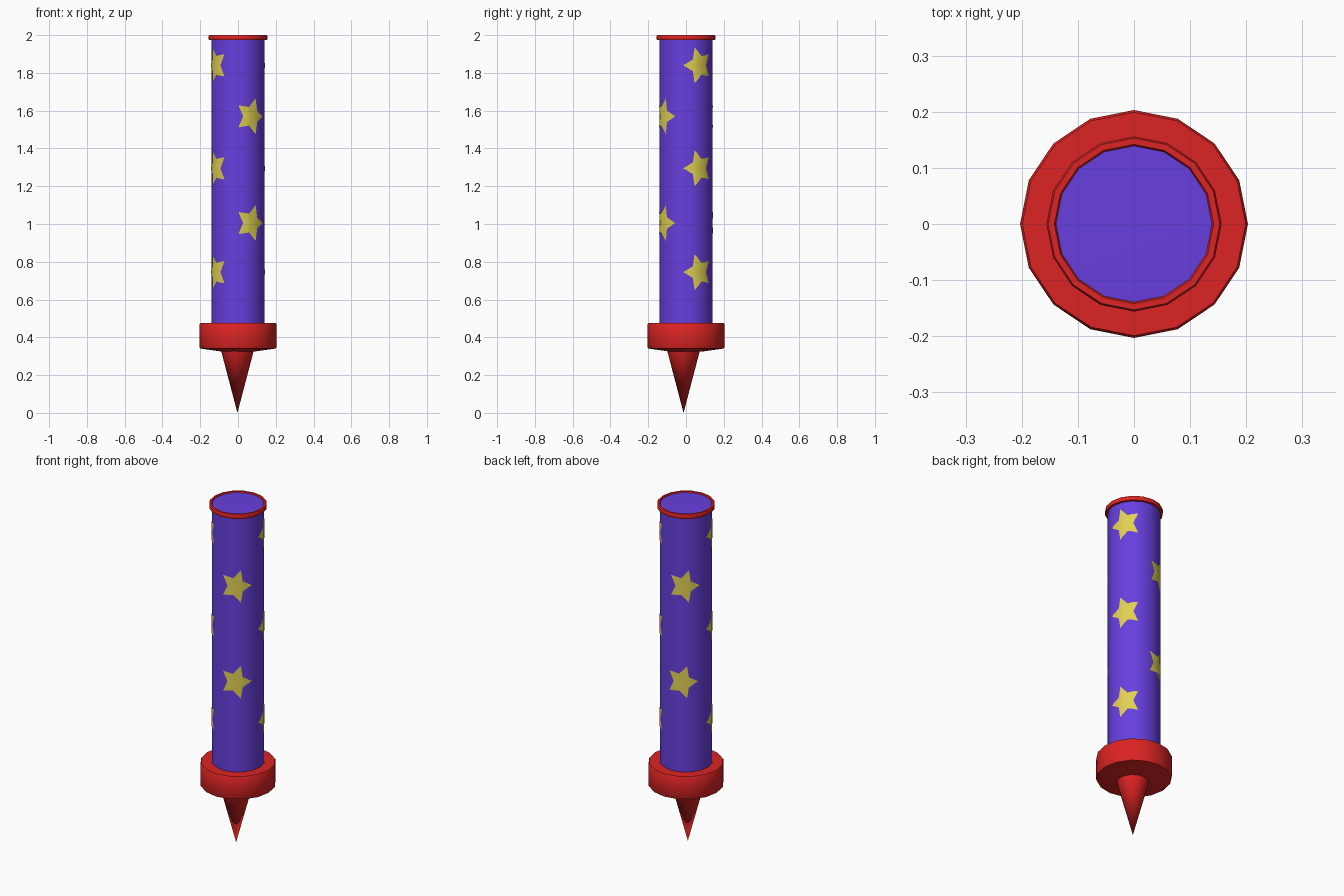
import bpy, bmesh, math
from mathutils import Vector

if "Cube" in bpy.data.objects:
    bpy.data.objects.remove(bpy.data.objects["Cube"])

SIDES = 16
BODY_R = 0.141


def material(name, rgb):
    m = bpy.data.materials.new(name)
    m.diffuse_color = (*rgb, 1)
    m.use_nodes = True
    m.node_tree.nodes["Principled BSDF"].inputs["Base Color"].default_value = m.diffuse_color
    return m


RED = material("red", (0.72, 0.017, 0.017))
PURPLE = material("purple", (0.135, 0.05, 0.73))
YELLOW = material("yellow", (0.76, 0.64, 0.085))


def finish(bm, name, mat, smooth=True):
    me = bpy.data.meshes.new(name)
    bm.to_mesh(me)
    bm.free()
    ob = bpy.data.objects.new(name, me)
    bpy.context.collection.objects.link(ob)
    me.materials.append(mat)
    if smooth:
        bpy.ops.object.select_all(action='DESELECT')
        ob.select_set(True)
        bpy.context.view_layer.objects.active = ob
        bpy.ops.object.shade_smooth_by_angle(angle=math.radians(35))
    return ob


def lathe(name, profile, mat, cx=0, cy=0):
    """Spin an (r, z) profile about the vertical axis."""
    bm = bmesh.new()
    vs = [bm.verts.new((r, 0, z)) for r, z in profile]
    edges = [bm.edges.new(p) for p in zip(vs, vs[1:])]
    bmesh.ops.spin(bm, geom=vs + edges, cent=(0, 0, 0), axis=(0, 0, 1),
                   angle=math.tau, steps=SIDES, use_merge=True)
    bmesh.ops.remove_doubles(bm, verts=bm.verts, dist=1e-5)
    bmesh.ops.recalc_face_normals(bm, faces=bm.faces)
    bmesh.ops.translate(bm, verts=bm.verts, vec=(cx, cy, 0))
    return finish(bm, name, mat)


def star(name, deg, z, tip_right):
    """Flat star cut along the facet lines, then wrapped round the tube."""
    bm = bmesh.new()
    mid = math.radians(deg)
    start = 0 if tip_right else math.pi
    hub = bm.verts.new((mid, 0, z))
    rim = []
    for i in range(10):
        a = start + i * math.pi / 5
        r = 0.1 if i % 2 == 0 else 0.052
        rim.append(bm.verts.new((mid + 6.3 * r * math.cos(a), 0, z + r * math.sin(a))))
    for i in range(10):
        bm.faces.new((hub, rim[i], rim[(i + 1) % 10]))
    step = math.tau / SIDES
    for k in range(-SIDES, SIDES + 1):
        bmesh.ops.bisect_plane(bm, geom=bm.verts[:] + bm.edges[:] + bm.faces[:],
                               plane_co=Vector((k * step, 0, 0)), plane_no=(1, 0, 0))
    bmesh.ops.triangulate(bm, faces=bm.faces)
    for v in bm.verts:
        t = v.co.x
        r = BODY_R * math.cos(step / 2) / math.cos(t % step - step / 2) + 0.002
        v.co = (r * math.sin(t), -r * math.cos(t), v.co.z)
    return finish(bm, name, YELLOW)


# Tube with its closed top
lathe("tube", [(0, 0.45), (BODY_R, 0.45), (BODY_R, 1.994), (0, 1.996)], PURPLE)

# Thin rim around the top
lathe("top_rim", [(0.139, 1.974), (0.154, 1.974), (0.156, 1.979), (0.156, 1.993),
                  (0.153, 2.0), (0.142, 2.0), (0.139, 1.994), (0.139, 1.974)], RED)

# Wide collar at the bottom
lathe("collar", [(0, 0.322), (0.09, 0.325), (0.2, 0.341), (0.203, 0.346), (0.203, 0.469),
                 (0.199, 0.475), (0, 0.475)], RED)

# Spike, set slightly forward
lathe("spike", [(0, 0.0), (0.088, 0.335), (0, 0.335)], RED, -0.003, -0.013)

# Stars: alternating rows on opposite sides of the tube
for i, z in enumerate((1.84, 1.295, 0.745)):
    for j, deg in enumerate((120, -60)):
        star(f"star_left_{i}_{j}", deg, z, False)
for i, z in enumerate((1.57, 1.005)):
    for j, deg in enumerate((30, -150 - 4 * i)):
        star(f"star_right_{i}_{j}", deg, z, True)
